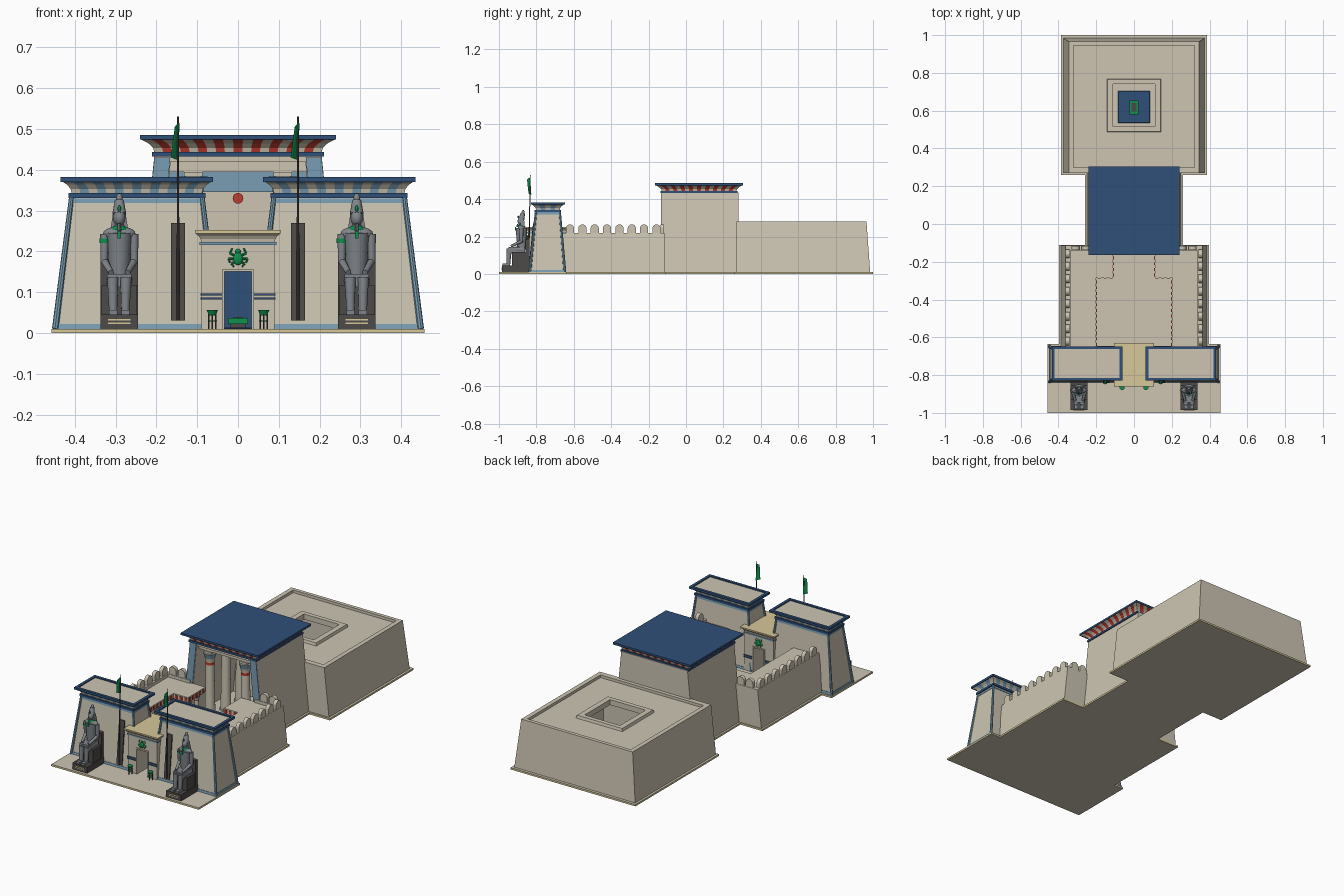
import bpy, bmesh, math
from mathutils import Vector, Matrix

if "Cube" in bpy.data.objects:
    bpy.data.objects.remove(bpy.data.objects["Cube"])

COL = {"stone": (0.61, 0.56, 0.45), "gold_sand": (0.68, 0.58, 0.32), "deep_blue": (0.03, 0.08, 0.19),
       "sky_blue": (0.19, 0.34, 0.45), "red": (0.50, 0.045, 0.03), "green": (0.005, 0.28, 0.075),
       "dark_stone": (0.075, 0.07, 0.065), "grey_granite": (0.22, 0.24, 0.26)}
M = {}
for k, c in COL.items():
    M[k] = bpy.data.materials.new(k)
    M[k].diffuse_color = (*c, 1)

def finish(name, bm, mats, smooth=False):
    bmesh.ops.recalc_face_normals(bm, faces=bm.faces)
    me = bpy.data.meshes.new(name)
    bm.to_mesh(me); bm.free()
    ob = bpy.data.objects.new(name, me)
    bpy.context.collection.objects.link(ob)
    for m in ([mats] if isinstance(mats, str) else mats):
        me.materials.append(M[m])
    if smooth:
        bpy.ops.object.select_all(action='DESELECT')
        ob.select_set(True)
        bpy.context.view_layer.objects.active = ob
        bpy.ops.object.shade_smooth_by_angle(angle=math.radians(40))
    return ob

def frustum(name, b, t, z0, z1, mat):
    """Tapered box; b and t are (x0, x1, y0, y1) at the bottom and top."""
    bm = bmesh.new()
    rings = [[bm.verts.new(p) for p in ((r[0], r[2], z), (r[1], r[2], z), (r[1], r[3], z), (r[0], r[3], z))]
             for r, z in ((b, z0), (t, z1))]
    bm.faces.new(rings[0]); bm.faces.new(rings[1])
    for i in range(4):
        j = (i + 1) % 4
        bm.faces.new((rings[0][i], rings[0][j], rings[1][j], rings[1][i]))
    return finish(name, bm, mat)

def box(name, x0, x1, y0, y1, z0, z1, mat):
    return frustum(name, (x0, x1, y0, y1), (x0, x1, y0, y1), z0, z1, mat)

def prism(name, pts, vec, mats, side=0):
    bm = bmesh.new()
    f = bm.faces.new([bm.verts.new(p) for p in pts])
    g = bmesh.ops.extrude_face_region(bm, geom=[f])["geom"]
    bmesh.ops.translate(bm, vec=vec, verts=[v for v in g if isinstance(v, bmesh.types.BMVert)])
    for f in bm.faces:
        if len(f.verts) == 4:
            f.material_index = side
    return finish(name, bm, mats)

def rod(name, p, q, r0, r1, mat, n=12):
    p, q = Vector(p), Vector(q)
    d = q - p
    mt = Matrix.Translation((p + q) / 2) @ d.to_track_quat('Z', 'Y').to_matrix().to_4x4()
    bm = bmesh.new()
    bmesh.ops.create_cone(bm, cap_ends=True, segments=n, radius1=r0, radius2=r1, depth=d.length, matrix=mt)
    return finish(name, bm, mat, True)

def ball(name, c, s, mat):
    bm = bmesh.new()
    bmesh.ops.create_uvsphere(bm, u_segments=16, v_segments=10, radius=1,
                              matrix=Matrix.Translation(c) @ Matrix.Diagonal((*s, 1)))
    return finish(name, bm, mat, True)

def cut(ob, *cutters):
    for c in cutters:
        c.hide_render = True
        md = ob.modifiers.new("cut", 'BOOLEAN')
        md.operation, md.solver, md.object = 'DIFFERENCE', 'EXACT', c
    me = bpy.data.meshes.new_from_object(ob.evaluated_get(bpy.context.evaluated_depsgraph_get()))
    ob.modifiers.clear()
    ob.data = me
    for c in cutters:
        bpy.data.objects.remove(c)

def grow(r, d):
    return (r[0] - d, r[1] + d, r[2] - d, r[3] + d)

def mx(r, s):
    return r if s > 0 else (-r[1], -r[0], r[2], r[3])

def cavetto(name, r, z0, z1, flare, mats, w=0.024):
    """Flared cornice with alternating coloured stripes."""
    bm = bmesh.new()
    prof = [(flare * t ** 2.2, z0 + (z1 - z0) * t) for t in (0, 0.35, 0.7, 1)]
    for side in range(4):
        ln = (r[1] - r[0]) if side % 2 == 0 else (r[3] - r[2])
        n = int(ln / w) // 2 * 2 + 1
        for (d0, a), (d1, b) in zip(prof, prof[1:]):
            def pt(d, z, t):
                g = grow(r, d)
                c = [(g[0], g[2]), (g[1], g[2]), (g[1], g[3]), (g[0], g[3])]
                u, v = Vector(c[side]), Vector(c[(side + 1) % 4])
                return bm.verts.new((*u.lerp(v, t), z))
            for i in range(n):
                f = bm.faces.new((pt(d0, a, i / n), pt(d0, a, (i + 1) / n), pt(d1, b, (i + 1) / n), pt(d1, b, i / n)))
                f.material_index = i % 2
    bmesh.ops.remove_doubles(bm, verts=bm.verts, dist=1e-5)
    return finish(name, bm, mats)

def lathe(name, x, y, prof, mats, idx, n=16):
    bm = bmesh.new()
    rings = [[bm.verts.new((x + r * math.cos(i * math.tau / n), y + r * math.sin(i * math.tau / n), z))
              for i in range(n)] for r, z in prof]
    for k in range(len(rings) - 1):
        for i in range(n):
            j = (i + 1) % n
            bm.faces.new((rings[k][i], rings[k][j], rings[k + 1][j], rings[k + 1][i])).material_index = idx[k]
    bm.faces.new(rings[0]); bm.faces.new(rings[-1])
    return finish(name, bm, mats, True)

def column(name, x, y, top, r):
    h = top - 0.01
    prof = [(r * 1.2, 0.01), (r * 1.2, 0.018), (r, 0.019), (r * .8, .01 + h * .80), (r * .8, .01 + h * .84),
            (r * .95, .01 + h * .90), (r * 1.25, .01 + h * .97)]
    lathe(name, x, y, prof, ["stone", "red", "sky_blue"], [0, 0, 0, 1, 0, 2])
    box(name + "_block", x - r * .8, x + r * .8, y - r * .8, y + r * .8, .01 + h * .97, top, "stone")

# base slab: stepped outline, sandy edge
half = [(.457, -1), (.457, -.635), (.397, -.635), (.397, -.11), (.26, -.11), (.26, .26), (.387, .26), (.387, 1)]
prism("base_slab", [(x, y, 0) for x, y in half] + [(-x, y, 0) for x, y in reversed(half)],
      (0, 0, .01), ["stone", "gold_sand"], 1)

# rear sanctuary with sunken roof, light well, pool and altar
sanct = frustum("sanctuary", (-.375, .375, .27, .985), (-.345, .345, .27, .965), .005, .28, "stone")
cut(sanct, box("c1", -.30, .30, .30, .93, 0, .25, "stone"), box("c2", -.11, .11, .515, .74, .2, .4, "stone"),
    box("c3", -.32, .32, .30, .945, .265, .4, "stone"), box("c4", -.05, .05, .2, .4, 0, .17, "stone"))
rim = frustum("light_well_rim", (-.145, .145, .485, .77), (-.14, .14, .49, .765), .26, .28, "stone")
cut(rim, box("c5", -.11, .11, .515, .74, .2, .4, "stone"))
pool = box("pool", -.085, .085, .535, .705, .008, .013, "deep_blue")
bv = pool.modifiers.new("round", 'BEVEL'); bv.width = .003
box("altar_base", -.018, .018, .59, .645, .01, .022, "dark_stone")
box("altar_top", -.025, .025, .58, .655, .022, .036, "green")
box("altar_inset", -.012, .012, .595, .64, .036, .038, "dark_stone")
box("painted_panel", -.06, .06, .924, .93, .01, .2, "deep_blue")

# columned hall
hall = frustum("hall", (-.25, .25, -.13, .28), (-.205, .205, -.13, .28), .005, .435, "stone")
cut(hall, frustum("c6", (-.205, .205, -.2, .25), (-.165, .165, -.2, .25), 0, .42, "stone"),
    box("c7", -.05, .05, .2, .4, 0, .17, "stone"))
hr = (-.205, .205, -.13, .27)
frustum("hall_roll", grow(hr, .006), grow(hr, .006), .432, .443, "deep_blue")
cavetto("hall_cornice", hr, .443, .474, .032, ["stone", "red"], .022)
frustum("hall_roof", grow(hr, .035), grow(hr, .035), .474, .485, "deep_blue")
box("hall_upper_band", -.17, .17, .243, .25, .345, .40, "sky_blue")
rod("sun_disc", (0, .238, .33), (0, .251, .33), .013, .013, "red", 20)
for y in (-.09, .05, .18):
    box("hall_beam", -.168, .168, y - .018, y + .018, .395, .42, "stone")
    for s in (-1, 1):
        column("hall_column", s * .11, y, .395, .028)
for s in (-1, 1):
    prism("hall_pier_paint", [(s * .206, -.13, .01), (s * .248, -.13, .01), (s * .205, -.13, .43), (s * .166, -.13, .43)],
          (0, -.004, 0), "sky_blue")

def merlon(x, y, along_y):
    arc = [(.022 * math.cos(math.pi * i / 10), .243 + .022 * math.sin(math.pi * i / 10)) for i in range(11)]
    pts = [(.022, .215)] + arc + [(-.022, .215)]
    if along_y:
        prism("merlon", [(x - .01, y + a, z) for a, z in pts], (.02, 0, 0), "stone")
    else:
        prism("merlon", [(x + a, y - .01, z) for a, z in pts], (0, .02, 0), "stone")

for s in (-1, 1):
    # court walls and merlons
    frustum("court_wall", mx((.335, .387, -.66, -.115), s), mx((.335, .363, -.66, -.115), s), .005, .22, "stone")
    frustum("court_end_wall", mx((.2, .36, -.14, -.115), s), mx((.2, .36, -.14, -.115), s), .005, .22, "stone")
    for i in range(8):
        merlon(s * .352, -.62 + .066 * i, True)
    for x in (.255, .31):
        merlon(s * x, -.127, False)
    # portico roofs with red striped edges
    for r in ((.2, .34, -.67, -.13), (.11, .2, -.285, -.13)):
        frustum("portico_roof", mx(r, s), mx(r, s), .175, .203, "stone")
    for i in range(12):
        y = -.645 + i * .03
        frustum("portico_stripe", *[mx((.197, .2, y, y + .015), s)] * 2, .178, .198, "red")
    for i in range(3):
        x = .115 + i * .03
        frustum("portico_stripe", *[mx((x, x + .015, -.288, -.285), s)] * 2, .178, .198, "red")
    for i in range(5):
        y = -.278 + i * .03
        frustum("portico_stripe", *[mx((.107, .11, y, y + .015), s)] * 2, .178, .198, "red")
    for x, y in ((.218, -.59), (.218, -.49), (.218, -.39), (.218, -.27), (.13, -.265), (.13, -.18)):
        column("portico_column", s * x, y, .176, .015)

    # pylon tower
    b, t = mx((.05, .448, -.835, -.648), s), mx((.088, .408, -.802, -.675), s)
    frustum("pylon", b, t, .005, .335, "stone")
    frustum("pylon_foot_band", grow(b, .003), grow(b, .001), .01, .022, "sky_blue")
    frustum("pylon_top_band", grow(t, .004), grow(t, .003), .318, .33, "sky_blue")
    for i in (0, 1):
        for j in (2, 3):
            rod("pylon_edge_roll", (b[i], b[j], .01), (t[i], t[j], .335), .008, .006, "sky_blue", 8)
    frustum("pylon_roll", grow(t, .008), grow(t, .008), .331, .343, "deep_blue")
    cavetto("pylon_cornice", t, .343, .372, .024, ["stone", "sky_blue"], .022)
    cap = frustum("pylon_cap", grow(t, .027), grow(t, .027), .37, .382, "deep_blue")
    cut(cap, frustum("c8", grow(t, .012), grow(t, .012), .374, .4, "stone"))
    frustum("pylon_roof", grow(t, .012), grow(t, .012), .368, .376, "stone")

    # flag niche, pole and flag
    x = s * .147
    prism("flag_niche", [(x - .017, -.836, .03), (x + .017, -.836, .03), (x + .017, -.812, .27), (x - .017, -.812, .27)],
          (0, -.006, 0), "dark_stone")
    rod("flag_pole", (x, -.842, .03), (x, -.832, .53), .004, .002, "dark_stone", 8)
    prism("flag", [(x, -.836, .515), (x - .008, -.85, .505), (x - .018, -.842, .43), (x - .004, -.83, .425)],
          (.004, .003, 0), "green")

    # brazier
    x = s * .063
    for a in range(3):
        dx, dy = .01 * math.cos(a * 2.1 + .5), .01 * math.sin(a * 2.1 + .5)
        rod("brazier_leg", (x + dx, -.865 + dy, .01), (x + dx, -.865 + dy, .046), .002, .002, "dark_stone", 6)
    rod("brazier_ring", (x, -.865, .028), (x, -.865, .031), .011, .011, "green")
    rod("brazier_bowl", (x, -.865, .043), (x, -.865, .056), .008, .014, "green")

    # seated statue on throne
    c = s * .291
    G = "grey_granite"
    box("statue_plinth", c - .046, c + .046, -.985, -.835, .01, .045, "dark_stone")
    for z in (.022, .030):
        box("plinth_inlay", c - .028, c + .028, -.987, -.985, z, z + .004, "gold_sand")
    box("throne_seat", c - .044, c + .044, -.93, -.84, .045, .118, "dark_stone")
    box("throne_back", c - .046, c + .046, -.858, -.838, .045, .187, "dark_stone")
    box("kilt", c - .03, c + .03, -.945, -.86, .112, .145, G)
    rod("torso", (c, -.877, .13), (c, -.88, .245), .024, .031, G, 16)
    ball("shoulders", (c, -.88, .243), (.04, .019, .018), G)
    rod("neck", (c, -.88, .25), (c, -.882, .275), .012, .011, G)
    ball("head", (c, -.884, .282), (.015, .017, .02), G)
    frustum("headdress", (c - .022, c + .022, -.885, -.862), (c - .015, c + .015, -.885, -.866), .252, .295, G)
    rod("crown", (c, -.88, .292), (c, -.872, .325), .017, .011, G, 16)
    ball("crown_tip", (c, -.871, .33), (.008, .008, .012), G)
    ball("crown_jewel", (c, -.897, .305), (.004, .004, .008), "green")
    rod("collar", (c, -.881, .252), (c, -.881, .262), .022, .014, "green", 16)
    box("pendant", c - .004, c + .004, -.914, -.908, .232, .25, "green")
    rod("beard", (c, -.9, .268), (c, -.902, .25), .004, .005, G, 8)
    for d in (-1, 1):
        rod("upper_arm", (c + d * .036, -.88, .242), (c + d * .037, -.88, .175), .011, .009, G)
        rod("forearm", (c + d * .037, -.876, .177), (c + d * .02, -.935, .148), .009, .007, G)
        rod("thigh", (c + d * .016, -.87, .13), (c + d * .016, -.948, .13), .017, .014, G)
        rod("shin", (c + d * .016, -.945, .135), (c + d * .015, -.95, .048), .014, .01, G)
        box("foot", c + d * .015 - .01, c + d * .015 + .01, -.98, -.94, .045, .056, G)
    rod("armband", (c - .0365, -.88, .22), (c - .0365, -.88, .232), .0125, .0125, "green")

# gateway with open door
gate = box("gate", -.09, .09, -.845, -.645, .005, .225, "stone")
cut(gate, box("c9", -.033, .033, -1, -.5, 0, .15, "stone"))
gr = (-.09, .09, -.845, -.645)
cavetto("gate_cornice", gr, .222, .244, .014, ["stone", "stone"], .02)
frustum("gate_cap", grow(gr, .016), grow(gr, .016), .244, .252, "gold_sand")
frustum("gate_roll", grow(gr, .004), grow(gr, .004), .216, .223, "sky_blue")
for f, o in ((-.845, -1), (-.645, 1)):
    y0, y1 = sorted((f, f + o * .005))
    box("door_lintel", -.037, .037, y0, y1, .15, .157, "stone")
    for s in (-1, 1):
        box("door_jamb", *sorted((s * .033, s * .038)), y0, y1, .01, .157, "stone")
        for z in (.082, .092):
            box("gate_band", *sorted((s * .038, s * .092)), y0, y1, z, z + .005, "deep_blue")
    # scarab emblem
    y = f + o * .003
    ball("beetle_body", (0, y, .182), (.012, .007, .016), "green")
    ball("beetle_head", (0, y, .2), (.007, .005, .006), "green")
    for s in (-1, 1):
        for z0, x1, z1, x2, z2 in ((.19, .02, .195, .014, .208), (.182, .023, .182, .02, .172), (.174, .016, .17, .01, .162)):
            rod("beetle_leg", (s * .008, y, z0), (s * x1, y, z1), .003, .0025, "green", 6)
            rod("beetle_leg", (s * x1, y, z1), (s * x2, y, z2), .0025, .002, "green", 6)

for m in bpy.data.materials:
    if m.users and not m.is_grease_pencil:
        m.use_nodes = True
        m.node_tree.nodes["Principled BSDF"].inputs["Base Color"].default_value = m.diffuse_color
